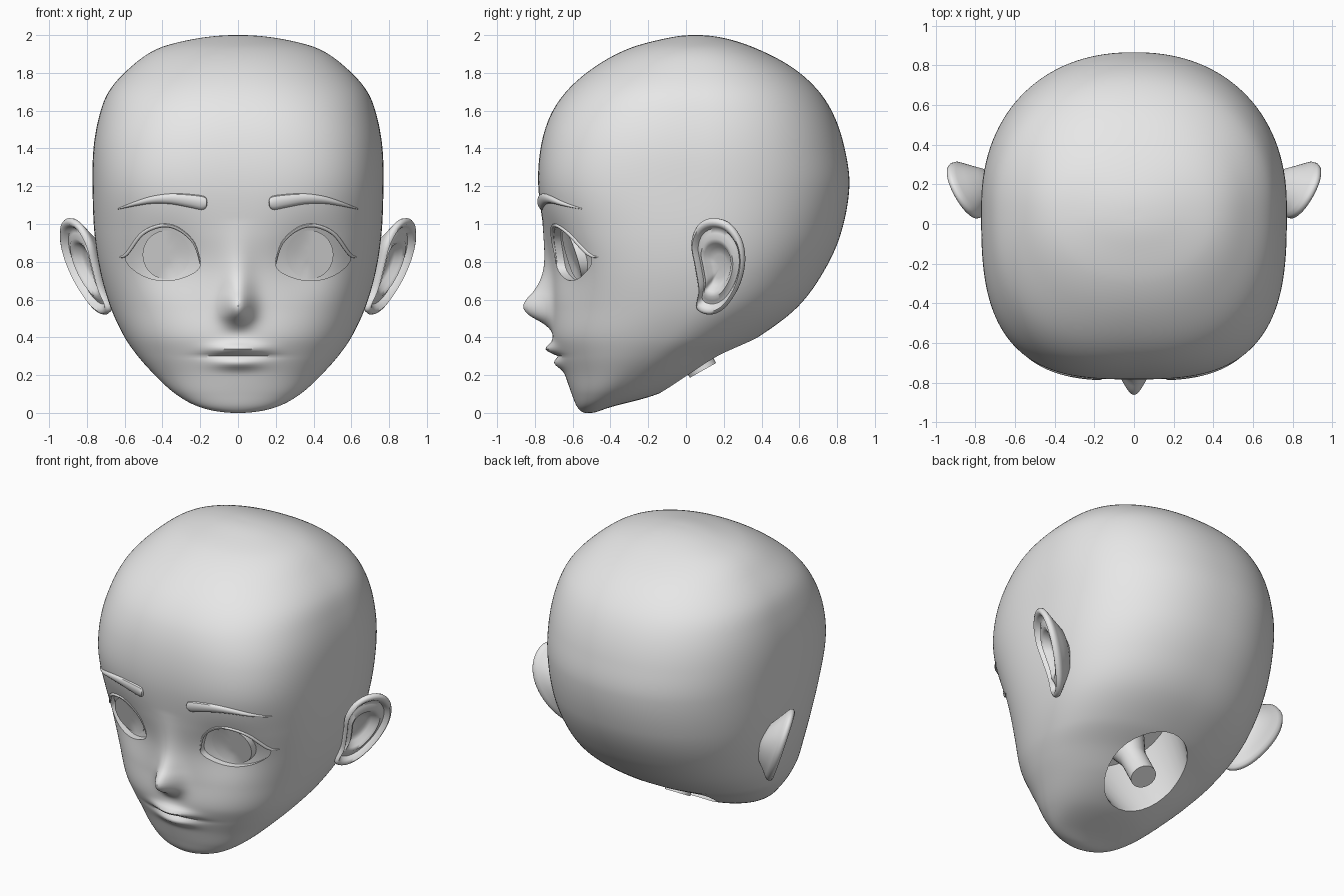
import bpy, bmesh, math
from mathutils import Vector

if "Cube" in bpy.data.objects:
    bpy.data.objects.remove(bpy.data.objects["Cube"])

skin = bpy.data.materials.new("plain grey")
skin.diffuse_color = (0.8, 0.8, 0.8, 1)
skin.use_nodes = True
skin.node_tree.nodes["Principled BSDF"].inputs["Base Color"].default_value = skin.diffuse_color

# Head profile rows: z, half width, front y, back y, widest y, squareness
PROFILE = [
    (0.00, 0.01, -0.53, -0.51, -0.52, 2.0), (0.03, 0.20, -0.575, -0.40, -0.48, 2.0),
    (0.10, 0.33, -0.605, -0.15, -0.40, 2.1), (0.20, 0.44, -0.64, 0.05, -0.30, 2.1),
    (0.30, 0.53, -0.675, 0.20, -0.20, 2.2), (0.40, 0.60, -0.705, 0.38, -0.10, 2.3),
    (0.56, 0.675, -0.705, 0.59, 0.00, 2.4), (0.75, 0.73, -0.715, 0.73, 0.04, 2.55),
    (0.95, 0.76, -0.75, 0.82, 0.06, 2.7), (1.20, 0.77, -0.782, 0.865, 0.08, 3.0),
    (1.40, 0.765, -0.77, 0.84, 0.08, 2.9), (1.57, 0.735, -0.72, 0.785, 0.08, 2.7),
    (1.70, 0.685, -0.635, 0.705, 0.07, 2.5), (1.82, 0.58, -0.50, 0.575, 0.06, 2.3),
    (1.93, 0.42, -0.30, 0.37, 0.05, 2.1), (1.98, 0.23, -0.12, 0.22, 0.05, 2.0),
    (2.00, 0.01, 0.04, 0.06, 0.05, 2.0)]
# How far the nose stands out at each height
NOSE = [(0.38, 0), (0.43, 0.005), (0.47, 0.045), (0.52, 0.13), (0.56, 0.157), (0.60, 0.14),
        (0.65, 0.095), (0.72, 0.055), (0.80, 0.03), (0.90, 0.012), (1.02, 0)]


def interp(table, key, t):
    """Smooth curve through the table rows; key maps the first column to the parameter."""
    ks = [key(r[0]) for r in table]
    t = min(max(t, ks[0]), ks[-1])
    i = max(j for j in range(len(ks) - 1) if ks[j] <= t)
    last = len(ks) - 1
    d = ks[i + 1] - ks[i]
    u = (t - ks[i]) / d

    def slope(j, c):
        a, b = max(j - 1, 0), min(j + 1, last)
        return (table[b][c] - table[a][c]) / (ks[b] - ks[a])
    return [(2*u**3 - 3*u*u + 1) * table[i][c] + (u**3 - 2*u*u + u) * d * slope(i, c)
            + (3*u*u - 2*u**3) * table[i + 1][c] + (u**3 - u*u) * d * slope(i + 1, c)
            for c in range(1, len(table[0]))]


def angle_of(z):
    return math.acos(min(1, max(-1, 1 - z)))


def row_at(z):
    return interp(PROFILE, angle_of, angle_of(z))


def bump(x, z, cx, cz, sx, sz):
    return math.exp(-((x - cx) / sx) ** 2 / 2 - ((z - cz) / sz) ** 2 / 2)


def face_y(x, z, row=None):
    """Front surface of the face with nose, lips and eye hollows."""
    w, front, back, mid, n = row or row_at(z)
    x = abs(x)
    y = mid + (front - mid) * max(0, 1 - min(1, x / w) ** n) ** (1 / n)
    if 0.38 < z < 1.02:
        y -= interp(NOSE, float, z)[0] * math.exp(-(x / 0.055) ** 2 / 2)
    y -= 0.055 * bump(x, z, 0, 0.337, 0.095, 0.023)
    y -= 0.035 * bump(x, z, 0, 0.262, 0.085, 0.022)
    y += 0.02 * bump(x, z, 0, 0.30, 0.12, 0.009)
    y += 0.05 * bump(x, z, 0.37, 0.80, 0.14, 0.13)
    return y


def spline(pts, n, closed):
    """Sample n points on a smooth curve through pts."""
    m, out = len(pts), []
    for k in range(n):
        t = k * m / n if closed else k * (m - 1) / (n - 1)
        i = min(int(t), m - 1 if closed else m - 2)
        u = t - i
        a, b, c, d = [Vector(pts[j % m] if closed else pts[min(max(j, 0), m - 1)])
                      for j in range(i - 1, i + 3)]
        out.append(0.5 * (2*b + (c - a)*u + (2*a - 5*b + 4*c - d)*u*u + (3*b - a - 3*c + d)*u**3))
    return out


def loft(name, rings, mirror=False, angle=40):
    """Closed skin over a list of equal rings."""
    bm = bmesh.new()
    loops = [[bm.verts.new(p) for p in r] for r in rings]
    for a, b in zip(loops, loops[1:]):
        for i in range(len(a)):
            j = (i + 1) % len(a)
            bm.faces.new((a[i], a[j], b[j], b[i]))
    bm.faces.new(loops[0])
    bm.faces.new(loops[-1])
    bmesh.ops.recalc_face_normals(bm, faces=bm.faces[:])
    me = bpy.data.meshes.new(name)
    bm.to_mesh(me)
    bm.free()
    me.materials.append(skin)
    ob = bpy.data.objects.new(name, me)
    bpy.context.collection.objects.link(ob)
    activate(ob)
    if mirror:
        ob.modifiers.new("mirror", 'MIRROR').use_mirror_merge = False
        bpy.ops.object.modifier_apply(modifier="mirror")
    bpy.ops.object.shade_smooth_by_angle(angle=math.radians(angle))
    return ob


def activate(ob):
    bpy.ops.object.select_all(action='DESELECT')
    ob.select_set(True)
    bpy.context.view_layer.objects.active = ob


# Head skin
rings, ROWS = [], 180
for k in range(ROWS + 1):
    z = 1 - math.cos(0.02 + (math.pi - 0.04) * k / ROWS)
    row = row_at(z)
    w, front, back, mid, n = row
    ring = []
    for i in range(128):
        x = w * math.sin(math.pi * (i / 128 - 0.5))
        ring.append((x, face_y(x, z, row), z))
    for i in range(64):
        s = math.sin(math.pi * (0.5 + i / 64))
        ring.append((w * s, mid + (back - mid) * max(0, 1 - abs(s) ** 2.2) ** (1 / 2.2), z))
    rings.append(ring)
head = loft("head", rings)

# Eye sockets: almond cutter with a floor just below the face
ALMOND = [(0.20, 0.78), (0.235, 0.90), (0.32, 0.97), (0.41, 0.985), (0.51, 0.94),
          (0.595, 0.82), (0.52, 0.735), (0.40, 0.70), (0.28, 0.72)]
almond = spline(ALMOND, 54, True)
centre = Vector((0.40, 0.835))


def floor_y(x, z):
    return face_y(x, z) + 0.045


rings = [[(p.x, -1, p.y) for p in almond]]
for r in (1, 0.85, 0.7, 0.55, 0.4, 0.2, 0.03):
    pts = [centre + (p - centre) * r for p in almond]
    rings.append([(p.x, floor_y(p.x, p.y), p.y) for p in pts])
socket_cutter = loft("socket_cutter", rings, mirror=True)

# Neck opening and post share one tilted axis
inward = Vector((0, -0.49, 0.87))
along = Vector((0, 0.87, 0.49))


def neck_ring(origin, depth, rx, ry, n=32):
    c = Vector(origin) + inward * depth
    return [c + Vector((rx * math.cos(a), 0, 0)) + along * ry * math.sin(a)
            for a in (2 * math.pi * i / n for i in range(n))]


hole = (0, 0.115, 0.25)
neck_cutter = loft("neck_cutter", [neck_ring(hole, *r) for r in
                   ((-0.2, 0.25, 0.30), (0.03, 0.25, 0.30), (0.6, 0.36, 0.38))])
for cutter in (socket_cutter, neck_cutter):
    cutter.hide_render = True
    mod = head.modifiers.new("cut", 'BOOLEAN')
    mod.object, mod.operation, mod.solver = cutter, 'DIFFERENCE', 'EXACT'
    activate(head)
    bpy.ops.object.modifier_apply(modifier=mod.name)
    bpy.data.objects.remove(cutter)
activate(head)
bpy.ops.object.shade_smooth_by_angle(angle=math.radians(40))
loft("neck_post", [neck_ring((0, 0.09, 0.225), *r) for r in
     ((0, 0.08, 0.08), (0.2, 0.08, 0.08), (0.62, 0.2, 0.2))])

# Irises: tilted discs resting in the sockets
rings = []
for r, back in ((0.01, 0), (0.04, 0), (0.08, 0), (0.125, 0), (0.125, 0.05)):
    ring = []
    for i in range(40):
        a = 2 * math.pi * i / 40
        x, z = 0.38 + r * math.cos(a), 0.837 + r * 1.03 * math.sin(a)
        y = -0.60 - 0.32 * (z - 0.837) + 0.15 * (x - 0.38)
        ring.append((x, min(y, floor_y(x, z) - 0.004) + back, z))
    rings.append(ring)
loft("irises", rings, mirror=True)


def strip(name, path, depth, n=32):
    """Rounded strip on the face along (x, z, half height) points."""
    pts, rings = spline(path, n, False), []
    for k, p in enumerate(pts):
        d = pts[min(k + 1, n - 1)] - pts[max(k - 1, 0)]
        side = Vector((-d.y, d.x)).normalized()
        ring = []
        for i in range(12):
            a = 2 * math.pi * i / 12
            q = Vector((p.x, p.y)) + side * p.z * math.cos(a)
            thick = depth * min(1, p.z / 0.012)
            ring.append((q.x, face_y(q.x, q.y) - thick * math.sin(a), q.y))
        rings.append(ring)
    loft(name, rings, mirror=True)


strip("eyebrows", [(0.163, 1.108, 0.006), (0.18, 1.11, 0.035), (0.25, 1.122, 0.035),
                   (0.35, 1.133, 0.028), (0.45, 1.128, 0.02), (0.54, 1.108, 0.012),
                   (0.635, 1.08, 0.003)], 0.018)
strip("upper_lashes", [(0.20, 0.79, 0.003), (0.235, 0.90, 0.006), (0.32, 0.975, 0.009),
                       (0.41, 0.99, 0.01), (0.51, 0.945, 0.01), (0.59, 0.84, 0.009),
                       (0.63, 0.825, 0.002)], 0.014)

# Ears: leaf outline in side view, swept through a rim, hollow and domed back
EAR = [(0.03, 0.90), (0.06, 0.99), (0.13, 1.03), (0.22, 1.01), (0.29, 0.92), (0.31, 0.80),
       (0.28, 0.67), (0.21, 0.56), (0.13, 0.52), (0.06, 0.55), (0.07, 0.65), (0.05, 0.78)]
outline = spline(EAR, 60, True)
middle = Vector((0.16, 0.76))
facing = Vector((1, -0.55, -0.35)).normalized()
SECTION = [(0.03, -0.045), (0.25, -0.045), (0.40, -0.035), (0.50, -0.005), (0.60, 0.005),
           (0.70, -0.008), (0.78, -0.012), (0.84, 0.008), (0.91, 0.02), (0.97, 0.014),
           (1.0, 0.0), (0.98, -0.015), (0.90, -0.03), (0.75, -0.055), (0.5, -0.10), (0.1, -0.13)]
rings = []
for r, h in SECTION:
    ring = []
    for p in outline:
        q = middle + (p - middle) * r
        x = 0.76 + 0.55 * (q.x - 0.05) + 0.35 * (q.y - 0.8)
        ring.append(Vector((x, q.x, q.y)) + facing * h)
    rings.append(ring)
loft("ears", rings, mirror=True, angle=60)
